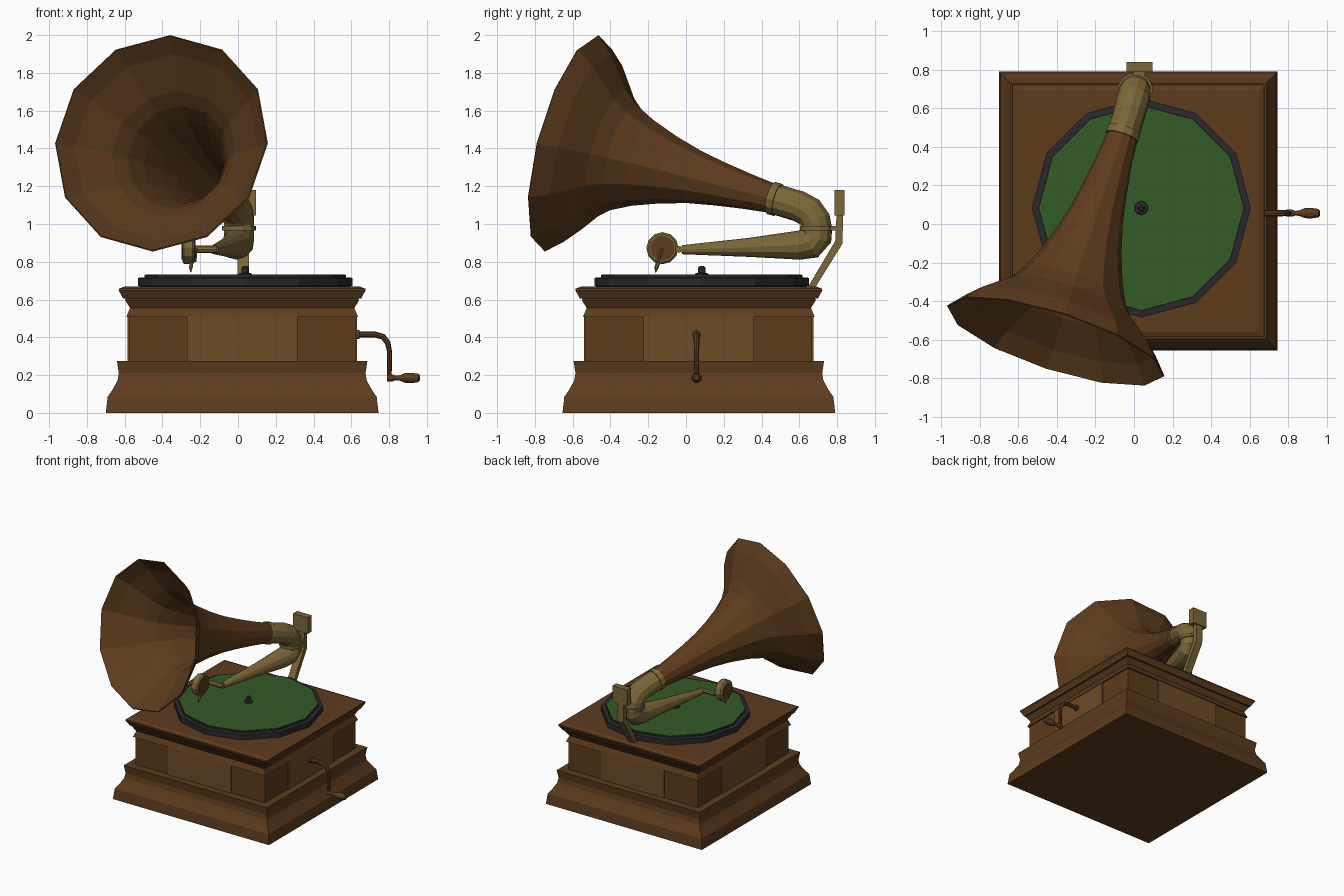
import bpy, math
from mathutils import Vector

if "Cube" in bpy.data.objects:
    bpy.data.objects.remove(bpy.data.objects["Cube"])


def material(name, r, g, b):
    m = bpy.data.materials.new(name)
    m.diffuse_color = (r, g, b, 1)
    m.use_nodes = True
    m.node_tree.nodes["Principled BSDF"].inputs["Base Color"].default_value = m.diffuse_color
    return m


WOOD = material("wood", 0.11, 0.045, 0.012)
PANEL = material("light_wood", 0.155, 0.07, 0.021)
BRASS = material("brass", 0.20, 0.135, 0.04)
DARK = material("dark_metal", 0.022, 0.022, 0.025)
FELT = material("green_felt", 0.034, 0.105, 0.02)


def add_mesh(name, verts, faces, mat):
    me = bpy.data.meshes.new(name)
    me.from_pydata(verts, [], faces)
    me.materials.append(mat)
    ob = bpy.data.objects.new(name, me)
    bpy.context.collection.objects.link(ob)
    return ob


def tube(name, mat, pts, side, n=12, axis=None, caps=True, phase=0.0):
    """Loft n-sided rings through (x, y, z, radius) points."""
    verts, faces = [], []
    P = [Vector(p[:3]) for p in pts]
    for i, c in enumerate(P):
        t = Vector(axis) if axis else P[min(i + 1, len(P) - 1)] - P[max(i - 1, 0)]
        t.normalize()
        s = Vector(side)
        s = (s - t * s.dot(t)).normalized()
        v = s.cross(t)
        for k in range(n):
            a = phase + 2 * math.pi * k / n
            verts.append(c + pts[i][3] * (math.cos(a) * v + math.sin(a) * s))
    for i in range(len(P) - 1):
        for k in range(n):
            a, b = i * n + k, i * n + (k + 1) % n
            faces.append((a, a + n, b + n, b))
    if caps:
        faces.append(tuple(range(n)))
        faces.append(tuple(reversed(range(len(verts) - n, len(verts)))))
    ob = add_mesh(name, verts, faces, mat)
    # consistent outward normals
    import bmesh
    bm = bmesh.new()
    bm.from_mesh(ob.data)
    bmesh.ops.recalc_face_normals(bm, faces=bm.faces)
    bm.to_mesh(ob.data)
    bm.free()
    return ob


CX, CY = 0.022, 0.068


def square_stack(name, mat, prof):
    return tube(name, mat, [(CX, CY, z, h * math.sqrt(2)) for h, z in prof],
                (1, 0, 0), n=4, axis=(0, 0, 1), phase=math.pi / 4)


def box(name, mat, c, d):
    x, y, z = (v / 2 for v in d)
    vs = [(c[0] + i * x, c[1] + j * y, c[2] + k * z)
          for i in (-1, 1) for j in (-1, 1) for k in (-1, 1)]
    return add_mesh(name, vs, [(0, 1, 3, 2), (4, 6, 7, 5), (0, 4, 5, 1),
                               (2, 3, 7, 6), (0, 2, 6, 4), (1, 5, 7, 3)], mat)


# cabinet
square_stack("plinth", WOOD, [(0.722, 0), (0.712, 0.085), (0.685, 0.125), (0.66, 0.17),
                              (0.653, 0.21), (0.663, 0.275)])
square_stack("cabinet_body", WOOD, [(0.6, 0.27), (0.6, 0.515)])
box("side_panels", PANEL, (CX, CY, 0.3925), (1.216, 0.585, 0.235))
box("front_back_panels", PANEL, (CX, CY, 0.3925), (0.585, 1.216, 0.235))
square_stack("cornice", WOOD, [(0.613, 0.508), (0.594, 0.555), (0.62, 0.598), (0.608, 0.612)])
square_stack("lid", WOOD, [(0.63, 0.605), (0.642, 0.628), (0.654, 0.648), (0.652, 0.658),
                           (0.625, 0.668)])

# turntable
TX, TY = 0.038, 0.083


def disc(name, mat, prof):
    return tube(name, mat, [(TX, TY, z, r) for r, z in prof], (1, 0, 0), axis=(0, 0, 1))


disc("platter", DARK, [(0.53, 0.665), (0.567, 0.672), (0.567, 0.715), (0.533, 0.718), (0.533, 0.729)])
disc("felt_mat", FELT, [(0.528, 0.725), (0.528, 0.732)])
disc("spindle", DARK, [(0.037, 0.73), (0.034, 0.738), (0.02, 0.742), (0.02, 0.768), (0.01, 0.778)])

# horn
J = Vector((-0.06, 0.46, 1.135))
N = (Vector((-0.405, -0.605, 1.427)) - J).normalized()
SIDE = (N.y, -N.x, 0)
horn_profile = [(-0.02, 0.076), (0.15, 0.095), (0.31, 0.118), (0.45, 0.143), (0.6, 0.183),
                (0.75, 0.235), (0.86, 0.288), (0.935, 0.35), (1.068, 0.515), (1.157, 0.592)]
horn = tube("horn", WOOD, [(*(J + N * t), r) for t, r in horn_profile], SIDE, caps=False)
sol = horn.modifiers.new("thickness", "SOLIDIFY")
sol.thickness = 0.008
sol.offset = -1

# brass elbow, collars and tone arm
tube("horn_collar", BRASS, [(*(J + N * t), 0.088) for t in (-0.03, 0.01)], SIDE)
tube("upper_elbow", BRASS, [(*J, 0.081), (-0.018, 0.6, 1.093, 0.082), (-0.003, 0.655, 1.062, 0.084),
                            (0.005, 0.685, 1.02, 0.083), (0.006, 0.693, 0.975, 0.081)], SIDE)
tube("elbow_ring", BRASS, [(0.006, 0.693, z, 0.092) for z in (0.966, 0.99)], SIDE)
tube("tone_arm", BRASS, [(0.006, 0.695, 0.98, 0.081), (0.006, 0.693, 0.93, 0.082),
                         (0.001, 0.665, 0.9, 0.084), (-0.01, 0.6, 0.888, 0.077),
                         (-0.06, 0.33, 0.876, 0.05), (-0.128, -0.02, 0.864, 0.024)], SIDE)


def x_lathe(name, mat, y, z, prof, n=12):
    return tube(name, mat, [(x, y, z, r) for x, r in prof], (0, 1, 0), n=n, axis=(1, 0, 0))


# sound box with needle
x_lathe("arm_tip", BRASS, -0.04, 0.866, [(-0.24, 0.019), (-0.11, 0.019)], 8)
x_lathe("sound_box", BRASS, -0.125, 0.872, [(-0.295, 0.07), (-0.285, 0.085), (-0.24, 0.085), (-0.23, 0.075)])
x_lathe("diaphragm", WOOD, -0.125, 0.872, [(-0.299, 0.06), (-0.226, 0.066)])
tube("needle_bar", BRASS, [(-0.22, -0.125, 0.872, 0.006), (-0.225, -0.148, 0.8, 0.006)], (1, 0, 0), n=6)
tube("needle", BRASS, [(-0.245, -0.145, 0.805, 0.012), (-0.25, -0.156, 0.77, 0.011),
                       (-0.25, -0.162, 0.743, 0.002)], (1, 0, 0), n=6)

# rear bracket: side outline extruded along x
outline = [(0.645, 0.665), (0.685, 0.665), (0.828, 0.895), (0.832, 1.05), (0.797, 1.05), (0.79, 0.91)]
m = len(outline)
add_mesh("rear_bracket", [(x, y, z) for x in (-0.003, 0.058) for y, z in outline],
         [tuple(range(m)), tuple(reversed(range(m, 2 * m)))] +
         [(i, i + m, (i + 1) % m + m, (i + 1) % m) for i in range(m)], BRASS)
box("bracket_plate", BRASS, (0.028, 0.812, 1.112), (0.135, 0.052, 0.136))
box("bracket_arm", BRASS, (0.028, 0.77, 0.978), (0.06, 0.08, 0.024))

# crank
KY = 0.056
x_lathe("crank_flange", WOOD, KY, 0.415, [(0.62, 0.024), (0.642, 0.024)])
tube("crank_rod", WOOD, [(0.625, KY, 0.415, 0.016), (0.725, KY, 0.415, 0.016), (0.768, KY, 0.403, 0.016),
                         (0.793, KY, 0.37, 0.015), (0.803, KY, 0.32, 0.013), (0.801, KY, 0.175, 0.012)],
     (0, 1, 0), n=8)
x_lathe("crank_handle", WOOD, KY, 0.185, [(0.788, 0.018), (0.82, 0.018), (0.835, 0.012), (0.855, 0.014),
                                          (0.885, 0.026), (0.92, 0.027), (0.955, 0.022), (0.964, 0.012)])
